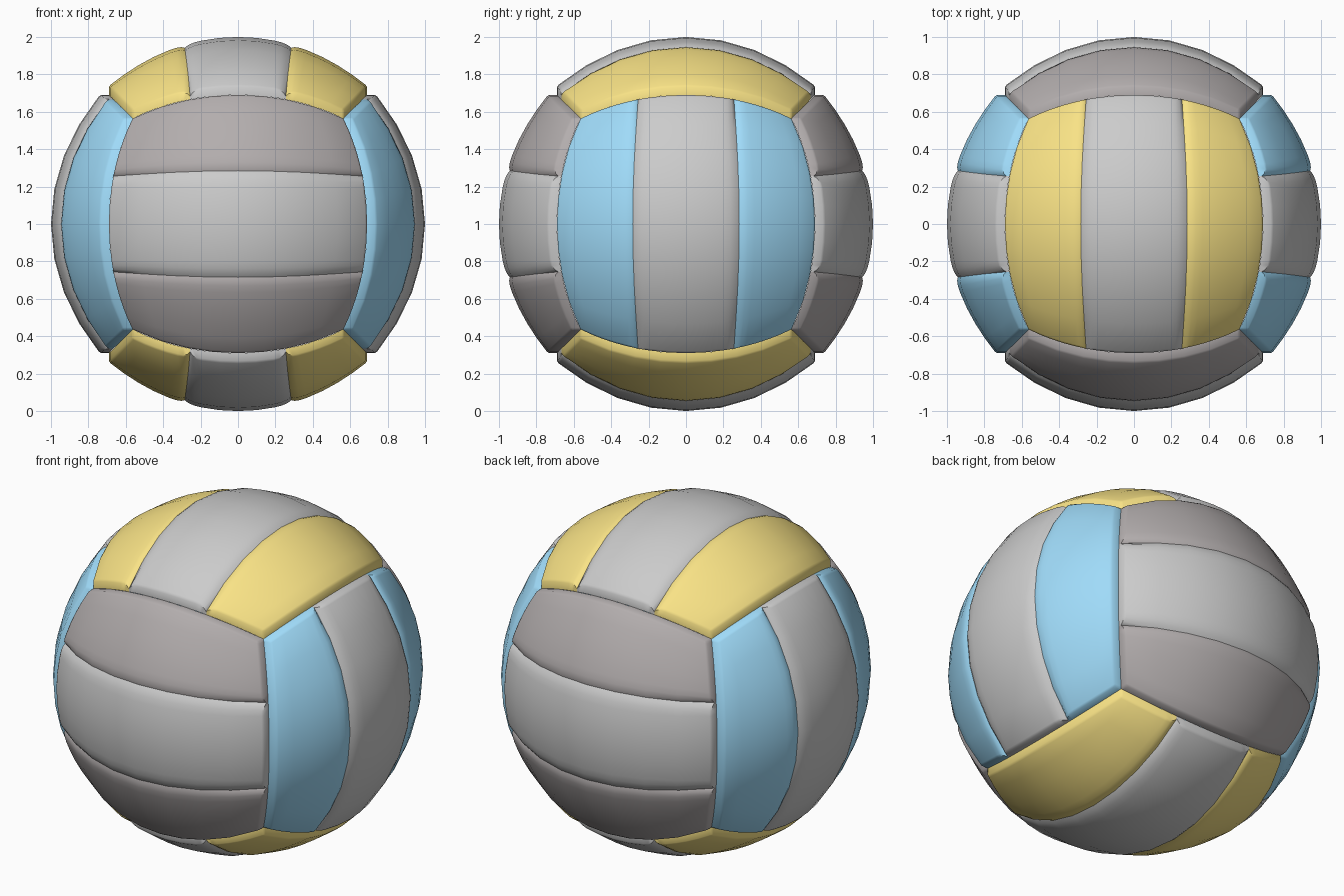
import bpy, bmesh, math
from mathutils import Vector

if "Cube" in bpy.data.objects:
    bpy.data.objects.remove(bpy.data.objects["Cube"])

R = 0.976            # seam radius; panels rise above this
QUARTER = math.pi / 4

# Cross-section rows near a panel border: (inset in radians, share of full height)
WALL = [(0, 0), (0, 0.88), (0.014, 1.0)]                        # crisp outer border
SOFT = [(0, 0), (0, 0.35), (0.02, 0.72), (0.05, 0.93), (0.09, 1.0)]  # padded strip seam


def material(name, rgb):
    m = bpy.data.materials.new(name)
    m.diffuse_color = (*rgb, 1)
    m.use_nodes = True
    m.node_tree.nodes["Principled BSDF"].inputs["Base Color"].default_value = m.diffuse_color
    return m


def rows(lo, hi, start, end, n):
    """Stations (angle, height share) from lo to hi with a border profile at each end."""
    a = [(lo + d, f) for d, f in start]
    b = [(hi - d, f) for d, f in reversed(end)]
    p, q = a[-1][0], b[0][0]
    return a + [(p + (q - p) * i / n, 1.0) for i in range(1, n)] + b


def seam(u):
    """Strip seam position on the cube face, flaring towards the ends."""
    return math.atan(0.305 + 0.08 * u * u)


def panel(name, n, u, v, strip, mat):
    bm = bmesh.new()
    grid = []
    for au, fu in rows(-QUARTER, QUARTER, WALL, WALL, 8):
        tu = math.tan(au)
        s = seam(tu)
        lo, hi = [(-QUARTER, -s), (-s, s), (s, QUARTER)][strip]
        across = rows(lo, hi, WALL if strip == 0 else SOFT,
                      WALL if strip == 2 else SOFT, 4)
        line = []
        for av, fv in across:
            tv = math.tan(av)
            height = (0.024 + 0.024 * max(abs(tu), abs(tv)) ** 3) * min(fu, fv)
            p = (n + u * tu + v * tv).normalized() * R + n * height
            line.append(bm.verts.new(p + Vector((0, 0, 1))))
        grid.append(line)
    for a, b in zip(grid, grid[1:]):
        for i in range(len(a) - 1):
            bm.faces.new((a[i], b[i], b[i + 1], a[i + 1]))
    bmesh.ops.remove_doubles(bm, verts=bm.verts, dist=1e-5)
    bmesh.ops.recalc_face_normals(bm, faces=bm.faces)
    # open shell: make sure it faces outward
    if sum(f.normal.dot(n) * f.calc_area() for f in bm.faces) < 0:
        bmesh.ops.reverse_faces(bm, faces=bm.faces)
    me = bpy.data.meshes.new(name)
    bm.to_mesh(me)
    bm.free()
    ob = bpy.data.objects.new(name, me)
    bpy.context.collection.objects.link(ob)
    if mat:
        me.materials.append(mat)
    bpy.ops.object.select_all(action='DESELECT')
    ob.select_set(True)
    bpy.context.view_layer.objects.active = ob
    bpy.ops.object.shade_smooth_by_angle(angle=math.radians(40))


X, Y, Z = Vector((1, 0, 0)), Vector((0, 1, 0)), Vector((0, 0, 1))
dark = material("dark_panel", (0.45, 0.42, 0.42))
blue = material("blue_panel", (0.35, 0.71, 0.95))
yellow = material("yellow_panel", (0.95, 0.77, 0.24))

# Six sides: normal, strip direction, stacking direction, outer strip colour
sides = [("front", -Y, X, Z, dark), ("back", Y, X, Z, dark),
         ("right", X, Z, Y, blue), ("left", -X, Z, Y, blue),
         ("top", Z, Y, X, yellow), ("bottom", -Z, Y, X, yellow)]
for side, n, u, v, mat in sides:
    for strip, part in enumerate(("outer_panel_a", "middle_panel", "outer_panel_b")):
        panel(f"{side}_{part}", n, u, v, strip, None if strip == 1 else mat)
